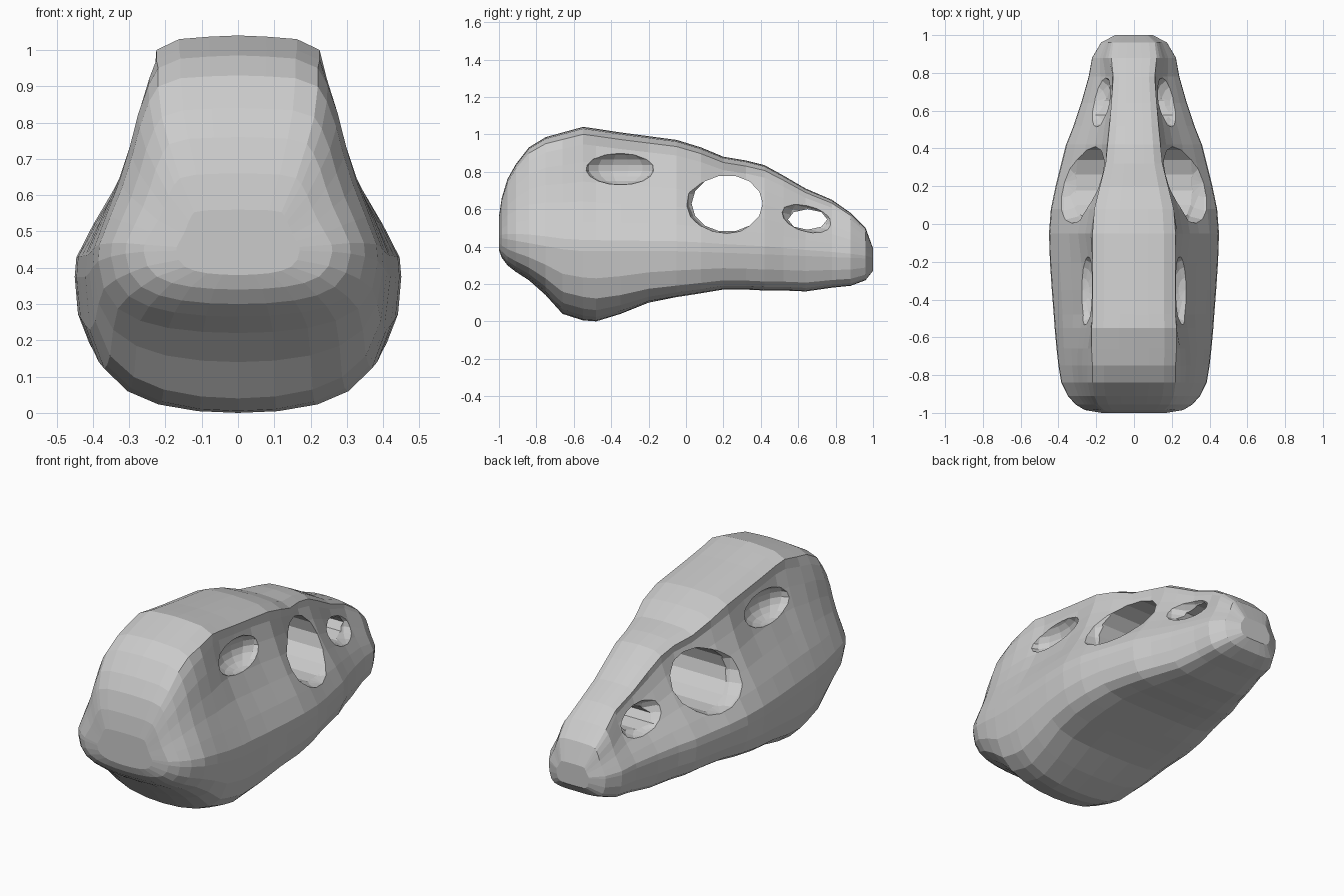
import bpy, bmesh
from math import pi, exp

if "Cube" in bpy.data.objects:
    bpy.data.objects.remove(bpy.data.objects["Cube"])

# stations along the skull: y, bottom z, top z, half width, roof half width
stations = [
    (-1.00, .38, .56, .17, .12), (-.985, .34, .66, .26, .16), (-.955, .30, .76, .31, .19),
    (-.91, .265, .84, .35, .21), (-.84, .22, .93, .385, .22), (-.75, .14, .985, .40, .22),
    (-.66, .04, 1.01, .41, .225), (-.55, .005, 1.04, .42, .225), (-.48, .00, 1.03, .425, .22),
    (-.35, .04, 1.01, .435, .22), (-.2, .10, .99, .445, .22), (-.05, .13, .97, .45, .22),
    (.08, .15, .93, .44, .21), (.2, .17, .88, .415, .18), (.32, .17, .86, .385, .15),
    (.42, .165, .835, .36, .14), (.52, .165, .78, .32, .13), (.64, .16, .71, .28, .12),
    (.78, .18, .65, .24, .11), (.88, .19, .58, .222, .12), (.96, .22, .50, .175, .11),
    (1.0, .27, .39, .10, .07)]

# cross-section rules: rounded or flat bottom, sides, roof
round_low = [(0, 0), (.25, .015), (.5, .07), (.7, .17), (.86, .34), (.96, .62), (1, 1)]
flat_low = [(0, 0), (.32, 0), (.6, .02), (.8, .10), (.91, .25), (.98, .58), (1, 1)]
upper = [(.98, .09), (.80, .24), (.60, .40), (.44, .56), (.31, .72), (.15, .86), (0, .94)]
pinch = [0, .03, .10, .18, .23, .17, 0]
crown = [(.72, .985), (.35, .995), (0, 1)]


def clamp(t):
    return min(1, max(0, t))


def section(y, zb, zt, w, r):
    # height of the widest point, bottom flatness, tuck under the roof edge (less at the bars)
    zm = .375 - .04 * max(y, 0) + .18 * max(0, -.6 - y)
    q = clamp((y + .55) / .45)
    p = clamp((y + .72) / .22) * clamp((.87 - y) / .12)
    p *= 1 - .4 * exp(-((y + .03) / .1) ** 2) - .4 * exp(-((y - .47) / .07) ** 2)
    half = [(w * (a + (c - a) * q), zb + (zm - zb) * (b + (d - b) * q))
            for (a, b), (c, d) in zip(round_low, flat_low)]
    half += [(r + (w - r) * (a - p * k), zm + (zt - zm) * b)
             for (a, b), k in zip(upper, pinch)]
    half += [(r * a, zm + (zt - zm) * b) for a, b in crown]
    return half + [(-x, z) for x, z in half[-2:0:-1]]


# skull body lofted from the sections
bm = bmesh.new()
rings = [[bm.verts.new((x, s[0], z)) for x, z in section(*s)] for s in stations]
n = len(rings[0])
for a, b in zip(rings, rings[1:]):
    for i in range(n):
        j = (i + 1) % n
        bm.faces.new((a[i], a[j], b[j], b[i]))
bm.faces.new(rings[0])
bm.faces.new(rings[-1])
bmesh.ops.recalc_face_normals(bm, faces=bm.faces[:])
me = bpy.data.meshes.new("skull")
bm.to_mesh(me)
bm.free()
skull = bpy.data.objects.new("skull", me)
bpy.context.collection.objects.link(skull)


def carve(cutter):
    cutter.hide_render = True
    bpy.context.view_layer.update()
    m = skull.modifiers.new("carve", 'BOOLEAN')
    m.operation, m.solver, m.object = 'DIFFERENCE', 'EXACT', cutter
    bpy.context.view_layer.objects.active = skull
    bpy.ops.object.modifier_apply(modifier=m.name)
    bpy.data.objects.remove(cutter)


def tunnel(y, z, ry, rz, sides):
    bpy.ops.mesh.primitive_cylinder_add(vertices=sides, radius=1, depth=2,
                                        location=(0, y, z), rotation=(0, pi / 2, 0))
    bpy.context.object.scale = (rz, ry, 1)
    carve(bpy.context.object)


def hollow(x, y, z, rx, ry, rz, tilt=0):
    for side in (1, -1):
        bpy.ops.mesh.primitive_uv_sphere_add(segments=14, ring_count=9, radius=1,
                                             location=(side * x, y, z), rotation=(tilt, 0, 0))
        bpy.context.object.scale = (rx, ry, rz)
        carve(bpy.context.object)


# temple pits below the roof edge
hollow(.27, -.35, .82, .10, .19, .09)
# eye sockets: flared rim, then the opening right through
hollow(.37, .22, .65, .20, .23, .18)
tunnel(.22, .63, .19, .152, 14)
# nostrils: flared rim, then the opening right through
hollow(.24, .66, .56, .15, .16, .085, -.25)
tunnel(.65, .545, .105, .055, 8)
